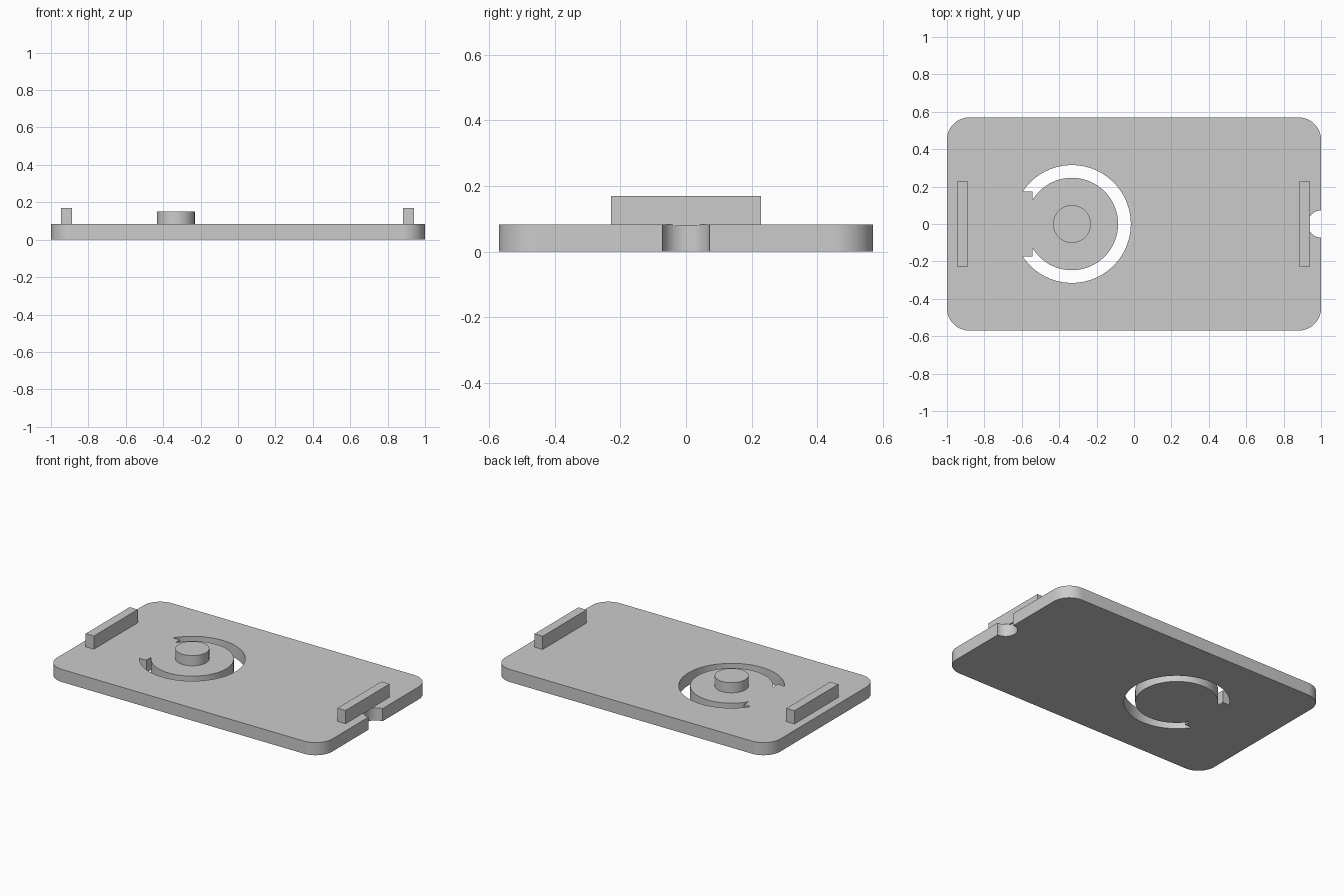
import bpy, bmesh
from math import cos, sin, pi, asin, acos, atan2, radians

cube = bpy.data.objects.get("Cube")
if cube:
    bpy.data.objects.remove(cube, do_unlink=True)

grey = bpy.data.materials.new("plain grey")
grey.use_nodes = True
grey.diffuse_color = (0.6, 0.6, 0.6, 1)
grey.node_tree.nodes["Principled BSDF"].inputs["Base Color"].default_value = (0.6, 0.6, 0.6, 1)

HALF_Y, THICK, CORNER = 0.57, 0.083, 0.12
PAD_X = -0.332


def arc(cx, cy, r, start, end, n):
    steps = [start + (end - start) * i / n for i in range(n + 1)]
    return [(cx + r * cos(a), cy + r * sin(a)) for a in steps]


def extrude_outlines(name, outlines, z0, z1):
    """Fill closed outlines (inner ones become holes) and give them thickness."""
    curve = bpy.data.curves.new(name, "CURVE")
    curve.dimensions = "2D"
    curve.fill_mode = "BOTH"
    curve.extrude = (z1 - z0) / 2
    for points in outlines:
        spline = curve.splines.new("POLY")
        spline.points.add(len(points) - 1)
        for p, (x, y) in zip(spline.points, points):
            p.co = (x, y, 0, 1)
        spline.use_cyclic_u = True
    temp = bpy.data.objects.new(name + "_outline", curve)
    bpy.context.collection.objects.link(temp)
    graph = bpy.context.evaluated_depsgraph_get()
    mesh = bpy.data.meshes.new_from_object(temp.evaluated_get(graph))
    bpy.data.objects.remove(temp, do_unlink=True)

    # Weld the caps to the walls and place the solid at its height
    bm = bmesh.new()
    bm.from_mesh(mesh)
    bmesh.ops.remove_doubles(bm, verts=bm.verts, dist=1e-5)
    bmesh.ops.recalc_face_normals(bm, faces=bm.faces)
    bmesh.ops.translate(bm, verts=bm.verts, vec=(0, 0, (z0 + z1) / 2))
    bm.to_mesh(mesh)
    bm.free()
    mesh.materials.clear()
    mesh.materials.append(grey)
    mesh.name = name
    obj = bpy.data.objects.new(name, mesh)
    bpy.context.collection.objects.link(obj)
    bpy.ops.object.select_all(action="DESELECT")
    obj.select_set(True)
    bpy.context.view_layer.objects.active = obj
    bpy.ops.object.shade_smooth_by_angle(angle=radians(30))
    return obj


# Rounded plate outline with a half-round notch in the +x edge
outline = []
for i, (sx, sy) in enumerate([(1, 1), (-1, 1), (-1, -1), (1, -1)]):
    outline += arc(sx * (1 - CORNER), sy * (HALF_Y - CORNER), CORNER,
                   i * pi / 2, (i + 1) * pi / 2, 16)
outline += arc(1, 0, 0.072, 1.5 * pi, 0.5 * pi, 32)

# C-shaped slot around the flexible pad, with squared ends beside its hinge
R_OUT, R_IN, END_Y, END_X = 0.315, 0.247, 0.175, 0.212
out_angle = pi - asin(END_Y / R_OUT)
in_angle = acos(-END_X / R_IN)
slot = arc(PAD_X, 0, R_OUT, -out_angle, out_angle, 80)
slot.append((PAD_X - END_X, END_Y))
slot += arc(PAD_X, 0, R_IN, in_angle, -in_angle, 80)
slot.append((PAD_X - END_X, -END_Y))

extrude_outlines("plate", [outline, slot], 0, THICK)

# Round button on the pad
extrude_outlines("button", [arc(PAD_X, 0, 0.101, 0, 2 * pi * 63 / 64, 63)], THICK - 0.005, 0.15)

# Upright rails near both ends
for name, x in (("right_rail", -0.918), ("left_rail", 0.912)):
    w, d = 0.0295, 0.228
    corners = [(x - w, -d), (x + w, -d), (x + w, d), (x - w, d)]
    extrude_outlines(name, [corners], THICK - 0.005, 0.17)
